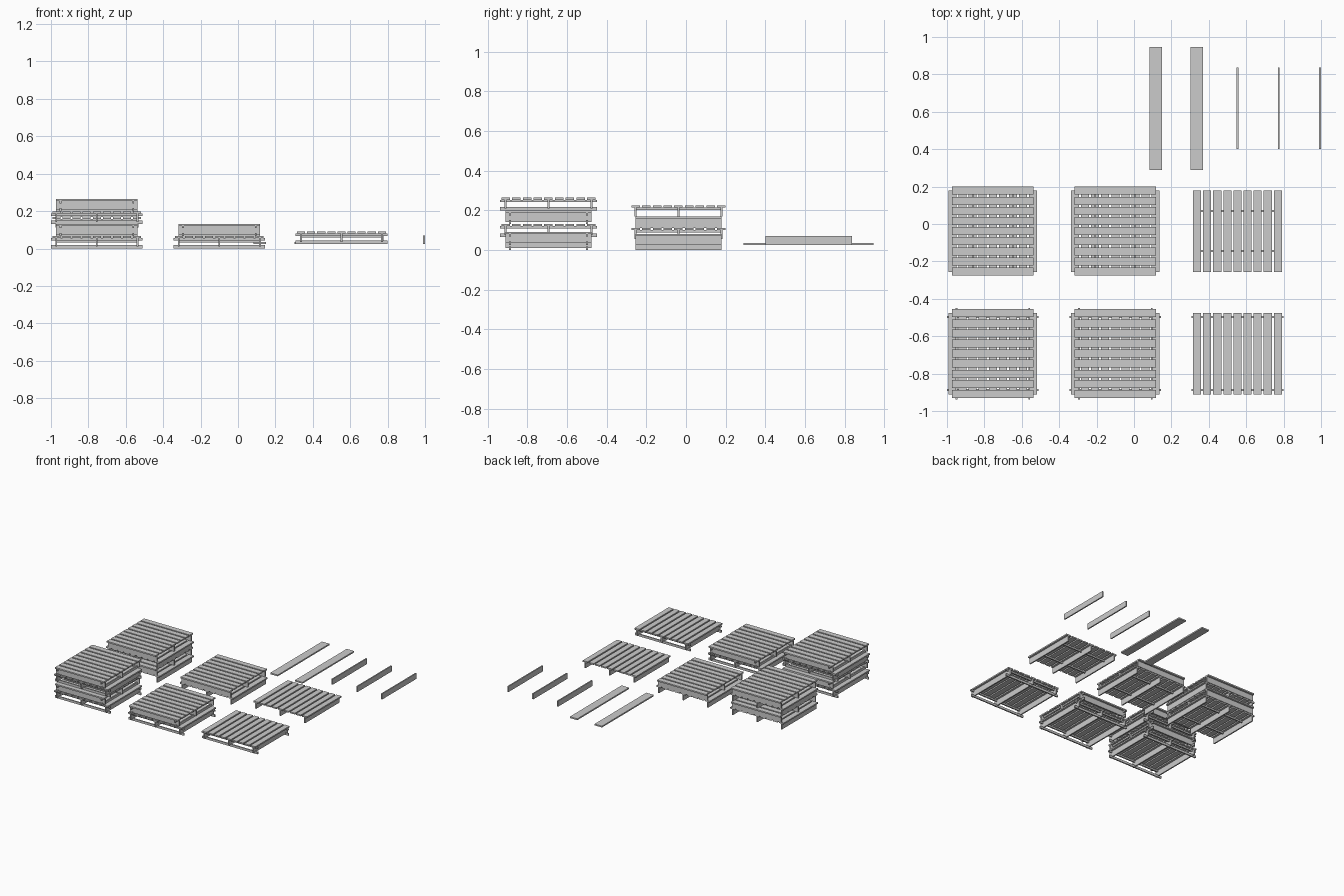
import bpy, bmesh
from math import radians
from mathutils import Matrix, Vector

if "Cube" in bpy.data.objects:
    bpy.data.objects.remove(bpy.data.objects["Cube"])

SLATS, PITCH = 9, 0.054      # deck spacing
LENGTH = 0.435               # slat / runner length
RUN_H, RUN_T = 0.045, 0.01   # runner height and thickness
BOARD = 0.011                # deck board thickness


def add_box(bm, lo, hi, turn=Matrix()):
    lo, hi = Vector(lo), Vector(hi)
    m = turn @ Matrix.Translation((lo + hi) / 2) @ Matrix.Diagonal((*(hi - lo), 1))
    bmesh.ops.create_cube(bm, size=1, matrix=m)


def finish(bm, name, loc=(0, 0, 0)):
    mesh = bpy.data.meshes.new(name)
    bm.to_mesh(mesh)
    bm.free()
    ob = bpy.data.objects.new(name, mesh)
    ob.location = loc
    bpy.context.collection.objects.link(ob)
    return ob


def pallet_mesh(name, base, rails):
    """base: lift of the runners; rails: (y offset, half length, z low, z high)."""
    bm = bmesh.new()
    h = LENGTH / 2
    # three upright runners
    for x in (-0.217, 0, 0.217):
        add_box(bm, (x - RUN_T / 2, -h, base), (x + RUN_T / 2, h, base + RUN_H))
    # deck slats
    for i in range(SLATS):
        x = (i - (SLATS - 1) / 2) * PITCH
        z = base + RUN_H
        add_box(bm, (x - 0.0215, -h, z), (x + 0.0215, h, z + BOARD))
    # cross rails tying the slats to the runners
    for y, half, z0, z1 in rails:
        for s in (-1, 1):
            add_box(bm, (-half, s * y - 0.005, z0), (half, s * y + 0.005, z1))
    mesh = bpy.data.meshes.new(name)
    bm.to_mesh(mesh)
    bm.free()
    return mesh


def stack(mesh, name, x, y, z, count, pitch):
    for i in range(count):
        ob = bpy.data.objects.new(f"{name}_{i + 1}", mesh)
        ob.location = (x, y, z + i * pitch)
        ob.rotation_euler.z = radians(90 * (i % 2))
        bpy.context.collection.objects.link(ob)


# two pallet designs: railed (front row) and open (back row)
railed = pallet_mesh("railed_pallet", 0.01,
                     [(0.195, 0.245, 0.0, 0.018), (0.195, 0.245, 0.043, 0.055)])
plain = pallet_mesh("open_pallet", 0.0, [(0.107, 0.217, 0.033, 0.045)])

for x, z, n, label in ((-0.755, 0, 4, "tall"), (-0.1, 0, 2, "short"), (0.553, 0.025, 1, "single")):
    stack(railed, f"{label}_railed_pallet", x, -0.693, z, n, 0.066)
    stack(plain, f"{label}_open_pallet", x, -0.038, z, n, RUN_H + BOARD)

# loose flat boards
for i, x in enumerate((0.116, 0.335)):
    bm = bmesh.new()
    add_box(bm, (-0.033, -0.328, 0), (0.033, 0.328, BOARD))
    finish(bm, f"loose_board_{i + 1}", (x, 0.618, 0.025))

# loose upright runners
for i, x in enumerate((0.554, 0.774, 0.994)):
    bm = bmesh.new()
    add_box(bm, (-RUN_T / 2, -LENGTH / 2, 0), (RUN_T / 2, LENGTH / 2, RUN_H))
    finish(bm, f"loose_runner_{i + 1}", (x, 0.618, 0.025))
